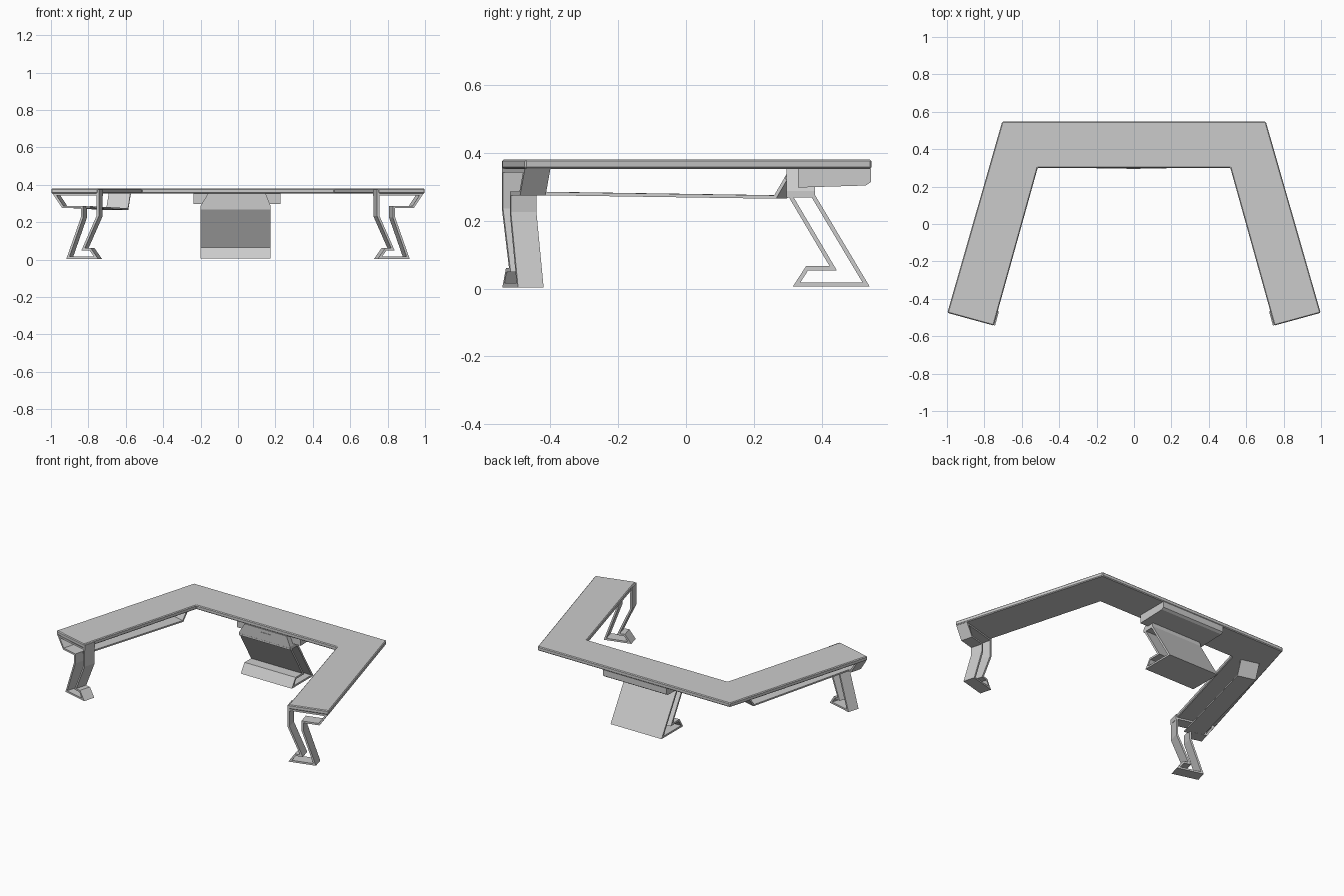
import bpy, bmesh
from mathutils import Vector

old = bpy.data.objects.get("Cube")
if old:
    bpy.data.objects.remove(old, do_unlink=True)

grey = bpy.data.materials.new("light_grey")
grey.use_nodes = True
grey.diffuse_color = (0.6, 0.6, 0.6, 1)
grey.node_tree.nodes["Principled BSDF"].inputs["Base Color"].default_value = (0.6, 0.6, 0.6, 1)


def finish(name, bm):
    bmesh.ops.recalc_face_normals(bm, faces=bm.faces)
    mesh = bpy.data.meshes.new(name)
    bm.to_mesh(mesh)
    bm.free()
    mesh.materials.append(grey)
    obj = bpy.data.objects.new(name, mesh)
    bpy.context.collection.objects.link(obj)
    return obj


def loft(name, rings):
    """Join equal-length rings of points and cap both ends."""
    bm = bmesh.new()
    rows = [[bm.verts.new(p) for p in ring] for ring in rings]
    n = len(rows[0])
    for a, b in zip(rows, rows[1:]):
        for i in range(n):
            j = (i + 1) % n
            bm.faces.new((a[i], a[j], b[j], b[i]))
    bm.faces.new(rows[0])
    bm.faces.new(rows[-1])
    return finish(name, bm)


def box(name, x0, x1, y0, y1, z0, z1):
    return loft(name, [[(x0, y0, z), (x1, y0, z), (x1, y1, z), (x0, y1, z)] for z in (z0, z1)])


def ribbon(name, path, thick, lo, hi, place, closed=True):
    """Bent strip: mitred 2D path, extruded from lo to hi, mapped by place(a, z, w)."""
    pts = [Vector(p) for p in path]
    n = len(pts)
    bm = bmesh.new()
    rows = []
    for i, p in enumerate(pts):
        before = pts[i] - pts[i - 1] if closed or i else pts[1] - pts[0]
        after = pts[(i + 1) % n] - pts[i] if closed or i < n - 1 else before
        n1 = Vector((-before.y, before.x)).normalized()
        n2 = Vector((-after.y, after.x)).normalized()
        mitre = (n1 + n2) / (1 + n1.dot(n2)) * thick / 2
        a, b = p - mitre, p + mitre
        rows.append([bm.verts.new(place(q.x, q.y, w))
                     for q, w in ((a, lo), (b, lo), (b, hi), (a, hi))])
    for i in range(n if closed else n - 1):
        r, s = rows[i], rows[(i + 1) % n]
        for k in range(4):
            m = (k + 1) % 4
            bm.faces.new((r[k], r[m], s[m], s[k]))
    if not closed:
        bm.faces.new(rows[0])
        bm.faces.new(rows[-1])
    return finish(name, bm)


# Arm frame: u runs outward across the arm, v runs back along it
INNER = Vector((0.75, -0.543))
ACROSS = Vector((0.965, 0.263))
ALONG = Vector((-0.263, 0.965))


def on_arm(side, u, v, z):
    p = INNER + ACROSS * u + ALONG * v
    return (side * p.x, p.y, z)


# U-shaped top with a fine chamfer
half = [(0.515, 0.30), (0.75, -0.543), (0.998, -0.475), (0.705, 0.547)]
plan = half + [(-x, y) for x, y in reversed(half)]
top = loft("desk_top", [[(x, y, z) for x, y in plan] for z in (0.353, 0.381)])
chamfer = top.modifiers.new("chamfer", "BEVEL")
chamfer.width = 0.005
chamfer.segments = 1

# Folded strip legs below both arm ends
leg_path = [(0, 0.348), (0, 0.235), (0.082, 0.055), (0.042, 0.055), (0.010, 0.010),
            (0.166, 0.010), (0.088, 0.225), (0.088, 0.281), (0.194, 0.281), (0.240, 0.348)]
for side, label in ((1, "left"), (-1, "right")):
    ribbon(label + "_leg", leg_path, 0.012, 0.002, 0.08,
           lambda u, z, v: on_arm(side, u, v, z))
    # Upright tab hugging the inner edge of the top
    loft(label + "_leg_tab", [[on_arm(side, u, v, z) for u, v in
                              ((-0.007, 0.002), (0.006, 0.002), (0.006, 0.08), (-0.007, 0.08))]
                             for z in (0.34, 0.376)])

# Hanging cable tray under the right arm
ribbon("cable_tray", [(0.06, 0.281), (0.82, 0.270), (0.87, 0.353)], 0.01, 0.055, 0.175,
       lambda v, z, u: on_arm(-1, u, v, z), closed=False)

# Central pedestal: folded strip, tapered head and rear housing
ribbon("pedestal", [(0.307, 0.275), (0.434, 0.060), (0.357, 0.060), (0.326, 0.012),
                    (0.531, 0.012), (0.374, 0.275)], 0.012, -0.20, 0.174,
       lambda y, z, x: (x, y, z))
loft("pedestal_head", [[(x0, 0.297, z), (x1, 0.297, z), (x1, 0.38, z), (x0, 0.38, z)]
                       for x0, x1, z in ((-0.20, 0.174, 0.268), (-0.20, 0.174, 0.288),
                                         (-0.160, 0.148, 0.354))])
loft("rear_housing", [[(x, y, z) for y, z in ((0.33, 0.354), (0.33, 0.298), (0.53, 0.304),
                                             (0.545, 0.314), (0.545, 0.354))]
                      for x in (-0.237, 0.227)])
box("drawer_slot", -0.04, 0.035, 0.294, 0.298, 0.322, 0.332)
